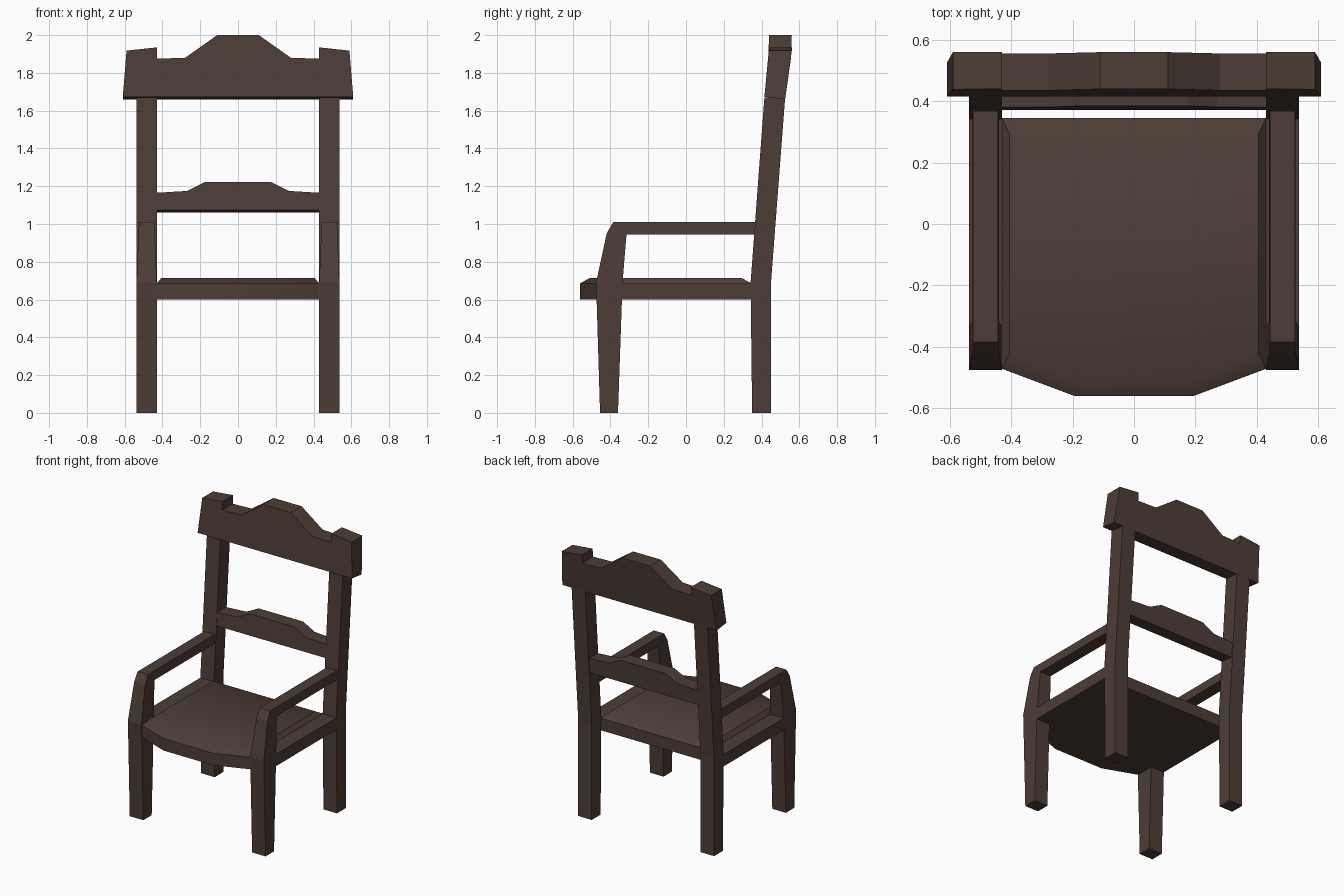
import bpy, bmesh, math

if "Cube" in bpy.data.objects:
    bpy.data.objects.remove(bpy.data.objects["Cube"])

wood = bpy.data.materials.new("dark brown wood")
wood.diffuse_color = (0.075, 0.047, 0.037, 1)
wood.use_nodes = True
wood.node_tree.nodes["Principled BSDF"].inputs["Base Color"].default_value = wood.diffuse_color


def loft(name, loop_a, loop_b, mirror=False):
    """Solid between two matching loops of 3D points."""
    bm = bmesh.new()
    a = [bm.verts.new(p) for p in loop_a]
    b = [bm.verts.new(p) for p in loop_b]
    n = len(a)
    bm.faces.new(a)
    bm.faces.new(b[::-1])
    for i in range(n):
        j = (i + 1) % n
        bm.faces.new((a[j], a[i], b[i], b[j]))
    bmesh.ops.recalc_face_normals(bm, faces=bm.faces)
    me = bpy.data.meshes.new(name)
    bm.to_mesh(me)
    bm.free()
    me.materials.append(wood)
    ob = bpy.data.objects.new(name, me)
    bpy.context.collection.objects.link(ob)
    if mirror:
        ob.modifiers.new("Mirror", 'MIRROR')
    return ob


def side_part(name, yz, taper=0.0, z0=0.69):
    """Side profile spanning the leg width, mirrored; taper narrows it upward."""
    inner = [(0.43 + taper * (z - z0), y, z) for y, z in yz]
    outer = [(0.537 - taper * (z - z0), y, z) for y, z in yz]
    return loft(name, inner, outer, mirror=True)


def rail(name, half, front, back, lift):
    """Symmetric front profile; front/back give y from z, lift tilts the underside."""
    xz = half + [(-x, z) for x, z in reversed(half)]
    zmin = min(z for _, z in xz)
    f = [(x, front(z), z + (lift if z == zmin else 0)) for x, z in xz]
    b = [(x, back(z), z) for x, z in xz]
    return loft(name, f, b)


# back legs running up into the leaning posts
side_part("back_post", [(0.35, 0), (0.45, 0), (0.45, 0.69), (0.525, 1.67),
                        (0.415, 1.67), (0.342, 0.69)])

# tapered front legs, arm supports with armrests, side rails
side_part("front_leg", [(-0.455, 0), (-0.36, 0), (-0.336, 0.69), (-0.476, 0.69)])
side_part("armrest", [(-0.476, 0.69), (-0.336, 0.69), (-0.315, 0.945), (0.365, 0.945),
                      (0.37, 1.01), (-0.385, 1.01), (-0.42, 0.95)], taper=0.04)
side_part("side_rail", [(-0.345, 0.6), (0.345, 0.6), (0.345, 0.685), (-0.345, 0.685)])

# crest rail with raised centre and flared ends
rail("crest_rail",
     [(0.61, 1.66), (0.59, 1.918), (0.43, 1.935), (0.43, 1.875), (0.28, 1.88), (0.11, 2.0)],
     lambda z: 0.415 + 0.025 * min(1, (z - 1.66) / 0.27),
     lambda z: 0.525 + 0.035 * min(1, (z - 1.66) / 0.25), 0.013)

# middle rail
rail("middle_rail",
     [(0.435, 1.06), (0.435, 1.165), (0.27, 1.175), (0.175, 1.222)],
     lambda z: 0.372 + 0.08 * (z - 1.06),
     lambda z: 0.472 + 0.08 * (z - 1.06), 0.013)

# seat with bevelled top edge and bowed front
half = [(0.43, 0.345), (0.43, -0.472), (0.195, -0.56)]
outline = half + [(-x, y) for x, y in reversed(half)]
inset = [(0.405, 0.293), (0.405, -0.42), (0.185, -0.508)]
inset += [(-x, y) for x, y in reversed(inset)]
seat = loft("seat", [(x, y, 0.6) for x, y in outline], [(x, y, 0.686) for x, y in outline])
bm = bmesh.new()
bm.from_mesh(seat.data)
bm.faces.ensure_lookup_table()
top = max(bm.faces, key=lambda f: f.calc_center_median().z)
bmesh.ops.inset_individual(bm, faces=[top], thickness=0.01)
for v in top.verts:
    near = min(range(6), key=lambda i: (outline[i][0] - v.co.x) ** 2 + (outline[i][1] - v.co.y) ** 2)
    v.co = (*inset[near], 0.715)
bm.to_mesh(seat.data)
bm.free()
bpy.context.view_layer.objects.active = seat
seat.select_set(True)
bpy.ops.object.shade_smooth_by_angle(angle=math.radians(30))
